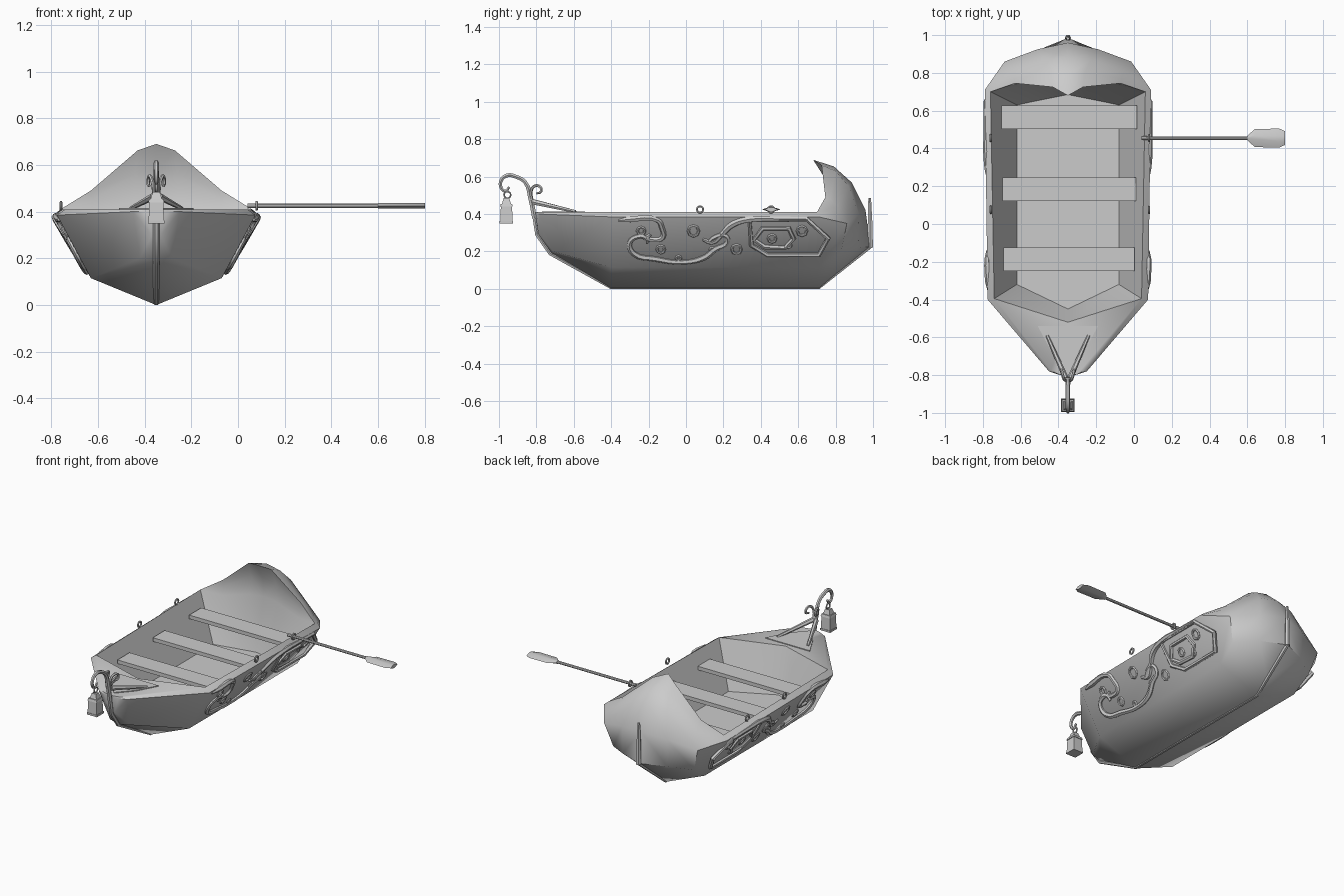
import bpy, bmesh, math
from mathutils import Matrix, Vector

if "Cube" in bpy.data.objects:
    bpy.data.objects.remove(bpy.data.objects["Cube"])

CX = -0.35  # centre line of the boat
grey = bpy.data.materials.new("plain grey")
grey.diffuse_color = (0.6, 0.6, 0.6, 1)
grey.use_nodes = True
grey.node_tree.nodes["Principled BSDF"].inputs["Base Color"].default_value = grey.diffuse_color


def finish(ob, angle=40):
    ob.location.x = CX
    if not ob.data.materials:
        ob.data.materials.append(grey)
    bpy.ops.object.select_all(action='DESELECT')
    ob.select_set(True)
    bpy.context.view_layer.objects.active = ob
    if ob.type == 'CURVE':
        bpy.ops.object.convert(target='MESH')
        ob = bpy.context.view_layer.objects.active
    bpy.ops.object.shade_smooth_by_angle(angle=math.radians(angle))
    return ob


def from_bm(name, bm, angle=40):
    bmesh.ops.recalc_face_normals(bm, faces=bm.faces[:])
    me = bpy.data.meshes.new(name)
    bm.to_mesh(me)
    bm.free()
    ob = bpy.data.objects.new(name, me)
    bpy.context.collection.objects.link(ob)
    return finish(ob, angle)


def tube(name, paths, r, smooth=False, closed=False, res=1):
    """Round bars along paths; a point may carry a 4th value, its thickness."""
    cu = bpy.data.curves.new(name, 'CURVE')
    cu.dimensions = '3D'
    cu.bevel_depth, cu.bevel_resolution, cu.use_fill_caps = r, res, True
    for pts in paths:
        sp = cu.splines.new('BEZIER' if smooth else 'POLY')
        store = sp.bezier_points if smooth else sp.points
        store.add(len(pts) - 1)
        for q, p in zip(store, pts):
            q.co = p[:3] if smooth else (*p[:3], 1)
            q.radius = p[3] if len(p) > 3 else 1
            if smooth:
                q.handle_left_type = q.handle_right_type = 'AUTO'
        sp.use_cyclic_u = closed
        sp.resolution_u = 4
    ob = bpy.data.objects.new(name, cu)
    bpy.context.collection.objects.link(ob)
    return finish(ob)


def ring_path(c, r, place, n=10):
    return [place(c[0] + r * math.cos(2 * math.pi * i / n),
                  c[1] + r * math.sin(2 * math.pi * i / n)) for i in range(n)]


def box(name, lo, hi):
    bm = bmesh.new()
    size, mid = Vector(hi) - Vector(lo), (Vector(hi) + Vector(lo)) / 2
    bmesh.ops.create_cube(bm, size=1, matrix=Matrix.Translation(mid) @ Matrix.Diagonal((*size, 1)))
    return from_bm(name, bm)


# ---- hull with the curled stern hood, half described and mirrored
keel = [(0, -.805, .40), (0, -.79, .29), (0, -.72, .19), (0, -.4, 0),
        (0, .71, 0), (0, .8, .075), (0, .9, .155), (0, .985, .225)]
chine = [(0, -.805, .40), (.02, -.79, .30), (.07, -.71, .20), (.28, -.4, .115),
         (.28, .71, .115), (.29, .83, .20), (.16, .92, .222), (0, .985, .225)]
rim = [(0, -.805, .40), (.05, -.797, .40), (.10, -.78, .40), (.425, -.4, .385),
       (.44, .71, .385), (.335, .86, .35), (.16, .925, .40), (0, .96, .42)]
lip = [(0, -.805, .41), (.05, -.795, .41), (.09, -.775, .41), (.39, -.395, .41),
       (.41, .70, .41), (.30, .81, .44), (.12, .87, .55), (0, .885, .57)]
c = lip[4]
crest = [c, (.285, .77, .48), (.09, .80, .63), (0, .79, .655)]
edge = [c, (.28, .745, .49), (.08, .725, .662), (0, .68, .69)]
inner1 = [c, (.275, .74, .45), (.09, .762, .56), (0, .75, .58)]
inner2 = [c, (.27, .73, .40), (.10, .76, .44), (0, .765, .45)]
back = [(.27, .63, .12), (.2, .645, .12), (.1, .665, .12), (0, .685, .12)]
front_floor, deck_mid, floor_mid = (.27, -.32, .12), (0, -.52, .41), (0, -.45, .12)

bm = bmesh.new()
known = {}


def vert(p):
    k = tuple(round(v, 4) + 0.0 for v in p)
    if k not in known:
        known[k] = bm.verts.new(k)
    return known[k]


def face(pts):
    for s in (1, -1):
        vs = list(dict.fromkeys(vert((s * p[0], p[1], p[2])) for p in pts))
        if len(vs) > 2 and not bm.faces.get(vs):
            bm.faces.new(vs)


for rows in ([keel, chine, rim, lip], [lip[4:], crest, edge, inner1, inner2, back]):
    for a, b in zip(rows, rows[1:]):
        for i in range(len(a) - 1):
            face([a[i], a[i + 1], b[i + 1], b[i]])
face([lip[3], lip[4], back[0], front_floor])              # inner side
face([deck_mid, lip[3], front_floor, floor_mid])          # front bulkhead
face(lip[:4] + [deck_mid])                                # bow deck
face([floor_mid, front_floor] + back)                     # floor
from_bm("hull", bm, 42)

# ---- seats
for i, (y, w) in enumerate([(.565, .357), (.185, .352), (-.187, .345)]):
    box(f"seat_{i + 1}", (-w + .005, y - .062, .312), (w + .008, y + .062, .336))

# ---- keel strip, stem and stern post
tube("keel_strip", [[(0, .988, .23), (0, .71, .01), (0, -.4, .01), (0, -.725, .19),
                     (0, -.795, .29), (0, -.812, .40)]], .013)
tube("stern_post", [[(0, .985, .22, 1.2), (0, .984, .36, 1), (0, .982, .485, .6)]], .014)

# ---- bow crook, scrolls and struts
tube("lantern_crook", [[(0, -.81, .38, 1.2), (0, -.83, .48, 1.2), (0, -.86, .57), (0, -.91, .6),
                        (0, -.955, .607), (0, -.988, .58, .9), (0, -.988, .54, .8),
                        (0, -.965, .523, .7), (0, -.945, .545, .6)]], .012, True)
tube("bow_scrolls", [[(s * .01, -.815, .45), (s * .015, -.828, .52), (s * .025, -.81, .55),
                      (s * .032, -.78, .545), (s * .034, -.775, .52), (s * .03, -.80, .51, .7)]
                     for s in (1, -1)], .008, True)
tube("bow_struts", [[(s * .11, -.59, .413, .7), (s * .012, -.815, .465, 1.3)] for s in (1, -1)], .012)
bm = bmesh.new()
f = bm.faces.new([bm.verts.new(p) for p in [(-.16, -.54, .41), (.16, -.54, .41), (.09, -.67, .41),
                                            (0, -.77, .41), (-.09, -.67, .41)]])
top = bmesh.ops.extrude_face_region(bm, geom=[f])
bmesh.ops.translate(bm, vec=(0, 0, .005), verts=[v for v in top['geom'] if isinstance(v, bmesh.types.BMVert)])
from_bm("bow_plate", bm)

# ---- lantern
bm = bmesh.new()
for z0, z1, w0, w1 in [(.35, .362, .036, .036), (.362, .44, .033, .03),
                       (.44, .455, .034, .03), (.455, .485, .024, .015)]:
    bmesh.ops.create_cone(bm, cap_ends=True, segments=4, radius1=w0 * 2 ** .5, radius2=w1 * 2 ** .5,
                          depth=z1 - z0, matrix=Matrix.Translation((0, -.96, (z0 + z1) / 2))
                          @ Matrix.Rotation(math.pi / 4, 4, 'Z'))
from_bm("lantern", bm, 30)
tube("lantern_ring", [ring_path((-.955, .503), .018, lambda y, z: (0, y, z))], .005, closed=True)

# ---- oar rings on both gunwales
tube("oar_rings", [ring_path((y, .425), .017, lambda a, b, x=x: (x, a, b))
                   for x in (.43, -.408) for y in (.075, .455)], .006, closed=True)

# ---- oar
tube("oar_shaft", [[(.39, .455, .425, 1.2), (.43, .455, .425), (1.0, .455, .425), (1.148, .455, .425, .6)]],
     .009, res=2)
bm = bmesh.new()
outline = [(.95, .012), (.99, .048), (1.12, .05), (1.15, .036)]
outline += [(x, -y) for x, y in reversed(outline)]
rims = [bm.verts.new((x, .455 + y, .425)) for x, y in outline]
for dz in (.011, -.011):
    ridge = [bm.verts.new((x, .455 + y * .3, .425 + dz)) for x, y in outline]
    bm.faces.new(ridge)
    for i in range(8):
        j = (i + 1) % 8
        bm.faces.new([rims[i], rims[j], ridge[j], ridge[i]])
from_bm("oar_blade", bm)


# ---- carved scrollwork on both flanks
def flank(s):
    def place(y, z, *thick):
        beam = .425 + .015 * (y + .4) / 1.11
        return (s * (.28 + (z - .115) / .27 * (beam - .28) + .002), y, z, *thick)
    return place


scrolls = [
    [(-.36, .365, .5), (-.30, .372, 1.3), (-.15, .366), (-.13, .33), (-.125, .275), (-.17, .262),
     (-.205, .275), (-.19, .29, .6)],
    [(-.21, .245, .7), (-.22, .275), (-.26, .28), (-.30, .25), (-.28, .19, 1.2), (-.16, .16, 1.2), (-.03, .143),
     (.09, .165, 1.2), (.16, .215, 1.2), (.22, .25), (.21, .285), (.15, .275), (.12, .25, .7)],
    [(.09, .265, .7), (.14, .25), (.19, .29), (.25, .345, 1.3), (.34, .372, 1.2), (.50, .374), (.65, .372)],
]
frame = [(.34, .37), (.65, .37), (.76, .27), (.71, .182), (.435, .182), (.35, .235)]
inner_frame = [(.41, .325), (.55, .325), (.575, .27), (.53, .22), (.42, .225), (.365, .265)]
rings = [(.62, .31, .025), (.04, .31, .028), (-.24, .31, .02), (-.135, .212, .02), (.27, .212, .025),
         (-.04, .165, .011), (.14, .21, .011), (.46, .27, .02), (.55, .232, .011)]
for s, side in ((1, "right"), (-1, "left")):
    P = flank(s)
    tube(side + "_scrolls", [[P(*p) for p in path] for path in scrolls], .014, True)
    tube(side + "_frame", [[P(*p) for p in frame], [P(*p) for p in inner_frame]], .014, closed=True)
    tube(side + "_roundels", [ring_path(r[:2], r[2], P, 8) for r in rings], .008, closed=True)
